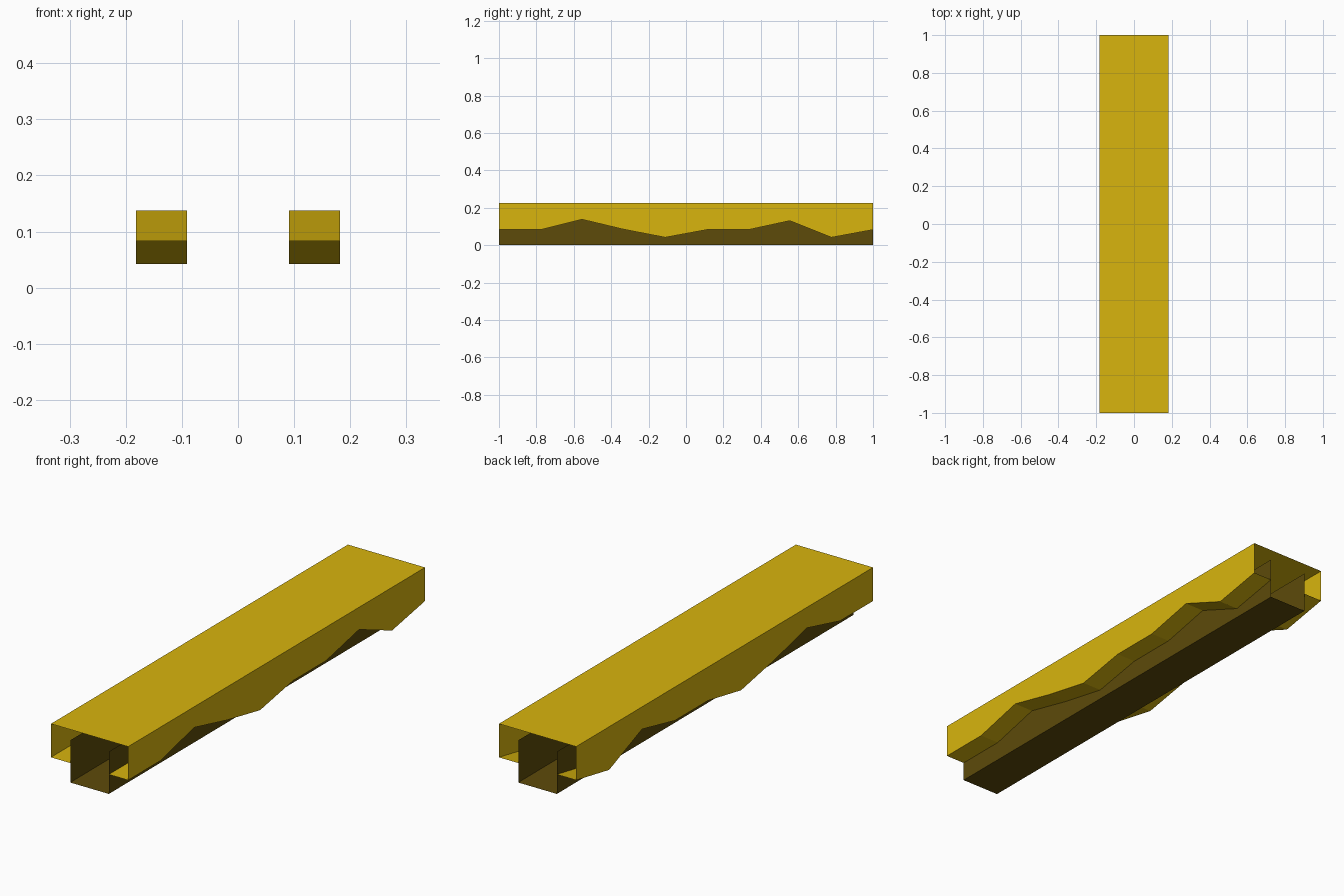
import bpy, bmesh, math

if "Cube" in bpy.data.objects:
    bpy.data.objects.remove(bpy.data.objects["Cube"])

HALF_W, INNER_W = 0.182, 0.091
TOP_Z, CHANNEL_Z = 0.226, 0.18


def material(name, rgb):
    m = bpy.data.materials.new(name)
    m.diffuse_color = (*rgb, 1.0)
    m.use_nodes = True
    m.node_tree.nodes["Principled BSDF"].inputs["Base Color"].default_value = m.diffuse_color
    return m


def loft(name, sections, mat):
    """Skin open cross-sections, given as (y, [(x, z), ...]), into a thin sheet."""
    bm = bmesh.new()
    rows = [[bm.verts.new((x, y, z)) for x, z in pts] for y, pts in sections]
    for a, b in zip(rows, rows[1:]):
        for i in range(len(a) - 1):
            bm.faces.new((a[i], a[i + 1], b[i + 1], b[i]))
    # merge coplanar strips into single flat panels
    bmesh.ops.dissolve_limit(bm, angle_limit=math.radians(0.5),
                             verts=bm.verts[:], edges=bm.edges[:])
    mesh = bpy.data.meshes.new(name)
    bm.to_mesh(mesh)
    bm.free()
    mesh.materials.append(mat)
    ob = bpy.data.objects.new(name, mesh)
    bpy.context.collection.objects.link(ob)
    return ob


yellow = material("yellow", (0.69, 0.46, 0.004))
dark_yellow = material("dark_yellow", (0.11, 0.07, 0.003))

# Outer cover: flat roof, side walls with a wavy lower edge, ledges turned inward
wave = [0.083, 0.083, 0.138, 0.085, 0.042, 0.083, 0.083, 0.131, 0.042, 0.083]
cover = []
for i, z in enumerate(wave):
    y = -1 + 2 * i / (len(wave) - 1)
    half = [(INNER_W, z), (HALF_W, z), (HALF_W, TOP_Z)]
    cover.append((y, half + [(-x, h) for x, h in reversed(half)]))
loft("outer_cover", cover, yellow)

# Inner channel: open U-shaped trough running the whole length
trough = [(-INNER_W, CHANNEL_Z), (-INNER_W, 0), (INNER_W, 0), (INNER_W, CHANNEL_Z)]
loft("inner_channel", [(-1, trough), (1, trough)], dark_yellow)
